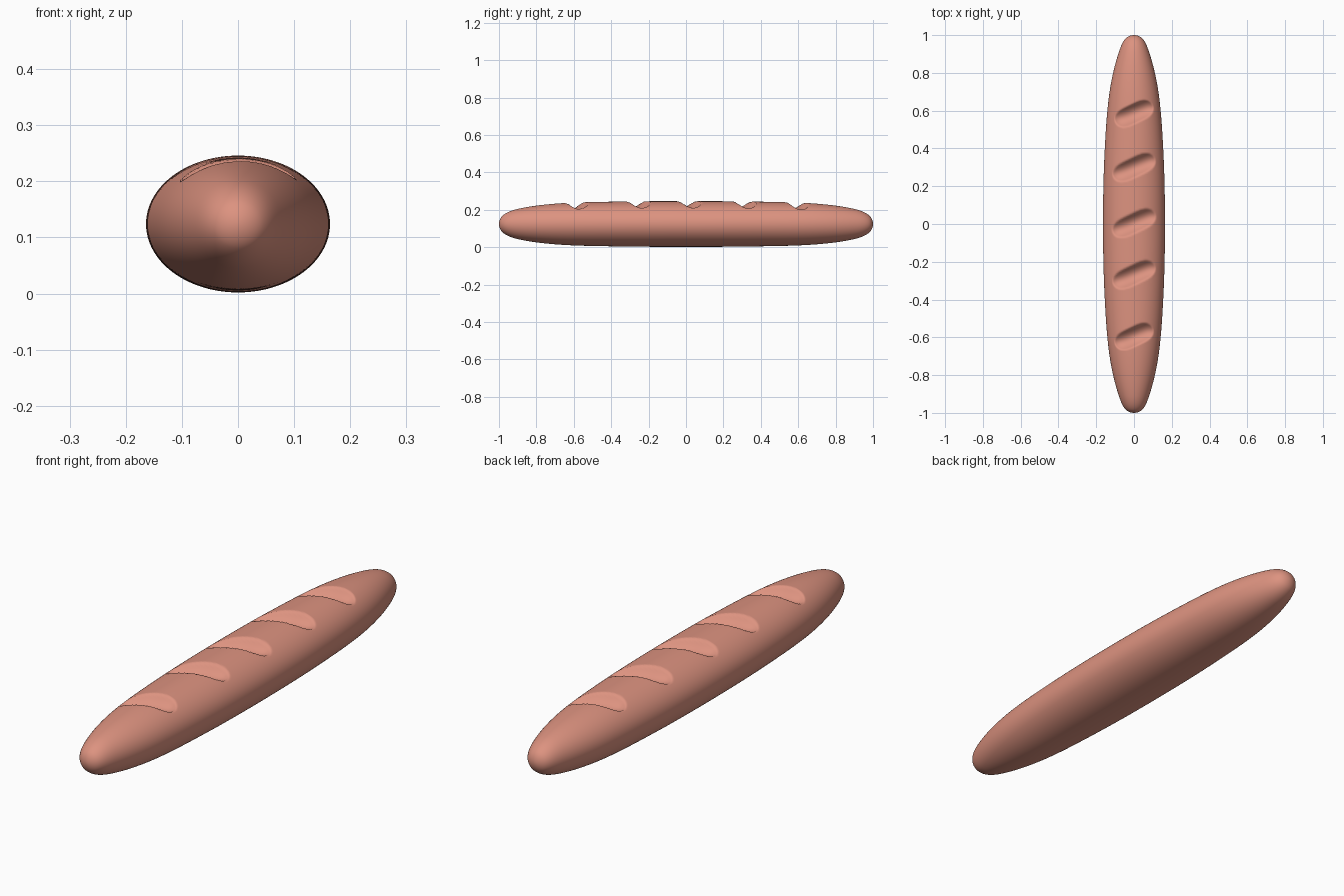
import bpy, bmesh, math

if "Cube" in bpy.data.objects:
    bpy.data.objects.remove(bpy.data.objects["Cube"])

# crust colour
crust = bpy.data.materials.new("crust")
crust.diffuse_color = (0.72, 0.29, 0.215, 1)
crust.use_nodes = True
crust.node_tree.nodes["Principled BSDF"].inputs["Base Color"].default_value = crust.diffuse_color

# half profile of the loaf: (angle from the tip, half width, half height), y = cos(angle)
stations = [(1.0, 0.0, 0.0), (0.982, 0.044, 0.043), (0.91, 0.080, 0.078),
            (0.68, 0.132, 0.110), (0.35, 0.157, 0.120), (0.0, 0.164, 0.122)]
prof = [(math.acos(y), a, b) for y, a, b in stations]
p1, p2 = prof[1], prof[-2]
prof = [(-p1[0], -p1[1], -p1[2])] + prof + [(math.pi - p2[0], p2[1], p2[2])]


def radius(phi, k):
    """Smooth curve through the profile stations."""
    phi = min(phi, math.pi - phi)
    for i in range(1, len(prof) - 2):
        a, b = prof[i], prof[i + 1]
        if phi <= b[0] + 1e-9:
            h = b[0] - a[0]
            t = (phi - a[0]) / h
            m0 = (b[k] - prof[i - 1][k]) / (b[0] - prof[i - 1][0]) * h
            m1 = (prof[i + 2][k] - a[k]) / (prof[i + 2][0] - a[0]) * h
            return ((2*t**3 - 3*t*t + 1) * a[k] + (t**3 - 2*t*t + t) * m0
                    + (3*t*t - 2*t**3) * b[k] + (t**3 - t*t) * m1)
    return prof[-2][k]


# diagonal slashes: (centre y, half length)
slashes = [(-0.595, 0.108), (-0.268, 0.12), (0.005, 0.122), (0.30, 0.12), (0.585, 0.108)]
C, S = math.cos(math.radians(25)), math.sin(math.radians(25))


def slash_depth(x, y):
    d = 0
    for cy, length in slashes:
        u = x * C + (y - cy) * S
        v = -x * S + (y - cy) * C
        d = max(d, 0.038 * (1 - (u / length)**4 - (v / 0.05)**2))
    return d


# loaf
RINGS, SIDES, ZC = 400, 128, 0.124
bm = bmesh.new()
rings = []
for i in range(1, RINGS):
    phi = math.pi * i / RINGS
    y = -math.cos(phi)
    rx, rz = radius(phi, 1), radius(phi, 2)
    ring = []
    for j in range(SIDES):
        t = 2 * math.pi * j / SIDES
        x, z = rx * math.cos(t), rz * math.sin(t)
        if z > 0:
            z -= min(slash_depth(x, y), z)
        ring.append(bm.verts.new((x, y, ZC + z)))
    rings.append(ring)
for a, b in zip(rings, rings[1:]):
    for j in range(SIDES):
        k = (j + 1) % SIDES
        bm.faces.new((a[j], a[k], b[k], b[j]))
# rounded tips
for y, ring in ((-1, rings[0]), (1, rings[-1])):
    tip = bm.verts.new((0, y, ZC))
    for j in range(SIDES):
        bm.faces.new((tip, ring[j], ring[(j + 1) % SIDES]))
bmesh.ops.recalc_face_normals(bm, faces=bm.faces)
for f in bm.faces:
    f.smooth = True
mesh = bpy.data.meshes.new("baguette_loaf")
bm.to_mesh(mesh)
bm.free()
mesh.materials.append(crust)
bpy.context.collection.objects.link(bpy.data.objects.new("baguette_loaf", mesh))
